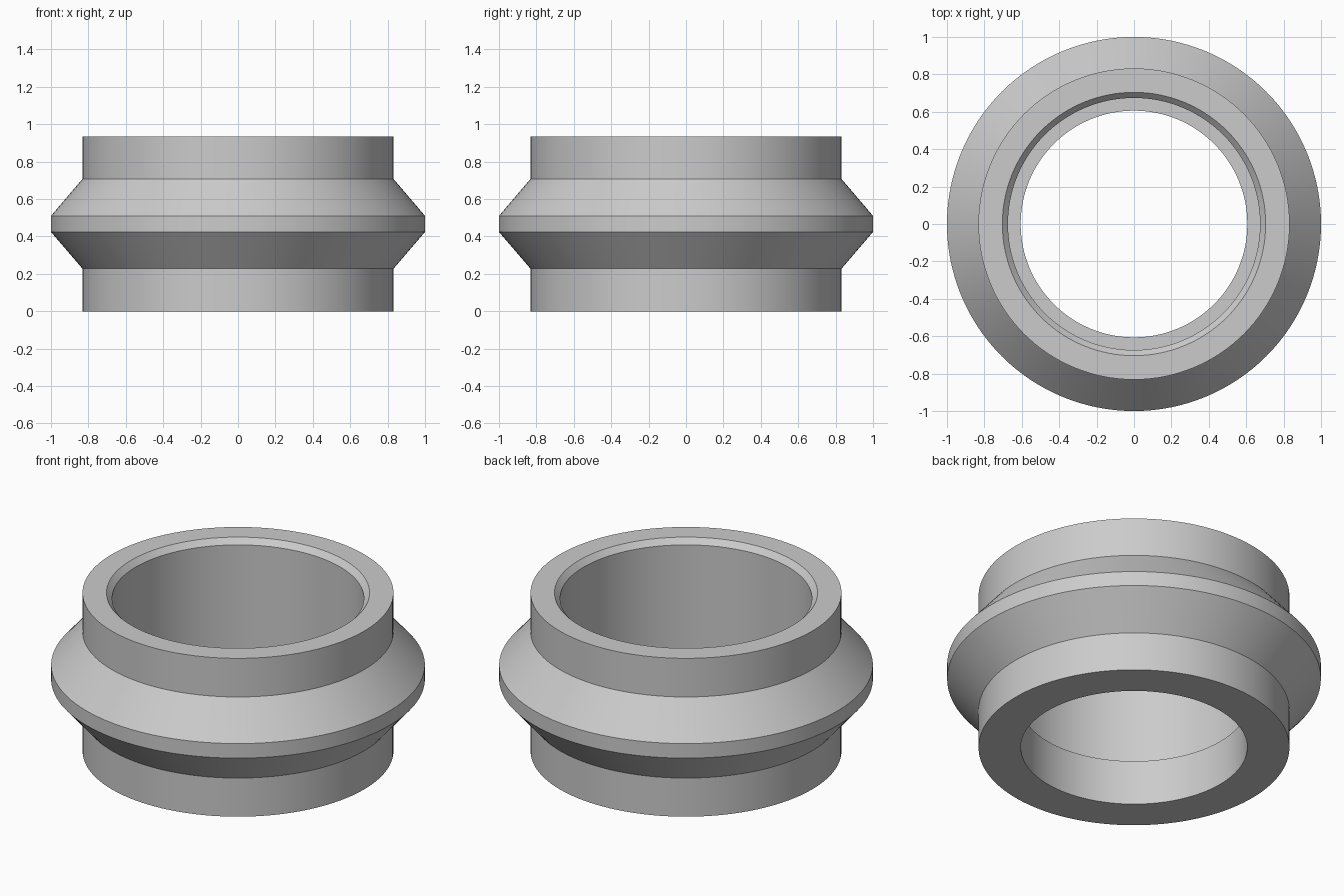
import bpy, bmesh, math

if "Cube" in bpy.data.objects:
    bpy.data.objects.remove(bpy.data.objects["Cube"])

# Closed cross-section (radius, height) of the flanged ring
profile = [
    (0.832, 0.0), (0.832, 0.228), (1.0, 0.424), (1.0, 0.51),   # lower collar, flange
    (0.832, 0.707), (0.832, 0.935),                            # upper collar
    (0.704, 0.935), (0.674, 0.903),                            # chamfered mouth
    (0.674, 0.265), (0.606, 0.265), (0.606, 0.0),              # counterbore, ledge, bore
]
SIDES = 128

# Spin the section around z
bm = bmesh.new()
rings = []
for i in range(SIDES):
    a = 2 * math.pi * i / SIDES
    rings.append([bm.verts.new((r * math.cos(a), r * math.sin(a), z)) for r, z in profile])
n = len(profile)
for i in range(SIDES):
    p, q = rings[i], rings[(i + 1) % SIDES]
    for j in range(n):
        k = (j + 1) % n
        bm.faces.new((p[j], q[j], q[k], p[k]))
bmesh.ops.recalc_face_normals(bm, faces=bm.faces)

mesh = bpy.data.meshes.new("flanged_ring")
bm.to_mesh(mesh)
bm.free()
ring = bpy.data.objects.new("flanged_ring", mesh)
bpy.context.collection.objects.link(ring)

# Plain grey finish
grey = bpy.data.materials.new("light_grey")
grey.diffuse_color = (0.6, 0.6, 0.6, 1)
grey.use_nodes = True
grey.node_tree.nodes["Principled BSDF"].inputs["Base Color"].default_value = grey.diffuse_color
mesh.materials.append(grey)

# Smooth round walls, sharp rims
bpy.context.view_layer.objects.active = ring
ring.select_set(True)
bpy.ops.object.shade_smooth_by_angle(angle=math.radians(25))
